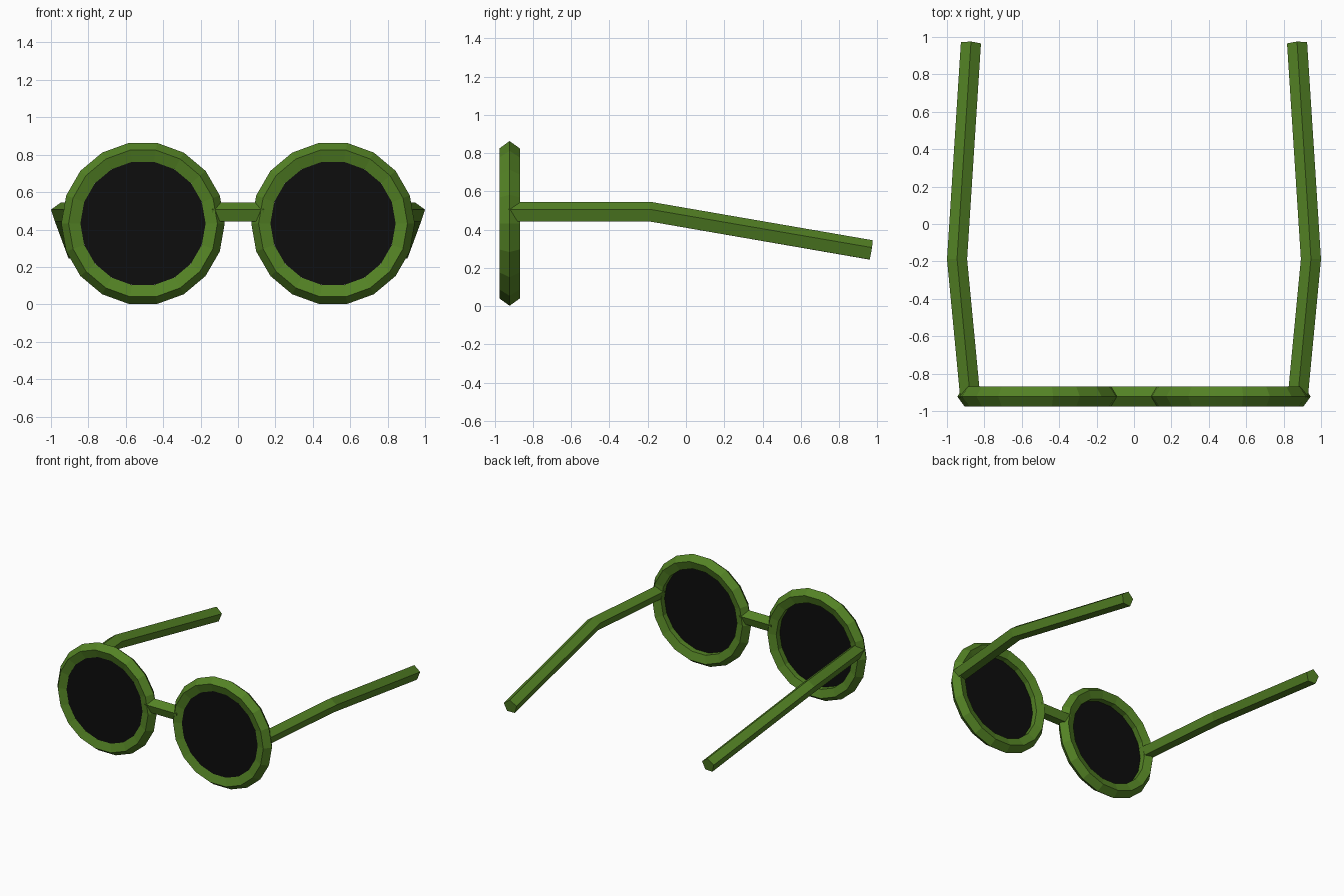
import bpy, bmesh, math
from mathutils import Vector

if "Cube" in bpy.data.objects:
    bpy.data.objects.remove(bpy.data.objects["Cube"])

RING_Y, RING_Z, RING_X = -0.922, 0.4325, 0.508
BAR_R = 0.0565          # radius of the five-sided bar used for the whole frame
BAR_Z = 0.489


def material(name, rgb):
    m = bpy.data.materials.new(name)
    m.diffuse_color = (*rgb, 1)
    m.use_nodes = True
    m.node_tree.nodes["Principled BSDF"].inputs["Base Color"].default_value = m.diffuse_color
    return m


green = material("frame_green", (0.088, 0.225, 0.018))
black = material("lens_black", (0.004, 0.004, 0.004))


def bar(name, points):
    """Five-sided bar, ridge upward, swept along a path with mitred bends."""
    pts = [Vector(p) for p in points]
    bm = bmesh.new()
    rings = []
    for i, p in enumerate(pts):
        t = Vector()
        if i > 0:
            t += (p - pts[i - 1]).normalized()
        if i < len(pts) - 1:
            t += (pts[i + 1] - p).normalized()
        t.normalize()
        side = t.cross(Vector((0, 0, 1))).normalized()
        up = side.cross(t)
        rings.append([bm.verts.new(p + BAR_R * (side * math.sin(a) + up * math.cos(a)))
                      for a in (math.tau * k / 5 for k in range(5))])
    for a, b in zip(rings, rings[1:]):
        for k in range(5):
            n = (k + 1) % 5
            bm.faces.new((a[k], a[n], b[n], b[k]))
    bm.faces.new(rings[0])
    bm.faces.new(rings[-1])
    bmesh.ops.recalc_face_normals(bm, faces=bm.faces)
    me = bpy.data.meshes.new(name)
    bm.to_mesh(me)
    bm.free()
    me.materials.append(green)
    ob = bpy.data.objects.new(name, me)
    bpy.context.collection.objects.link(ob)


for label, s in (("left", -1), ("right", 1)):
    # Round rim: 18 segments with a five-sided section, ridge outward
    bpy.ops.mesh.primitive_torus_add(
        major_segments=18, minor_segments=5, major_radius=0.3805, minor_radius=BAR_R,
        location=(s * RING_X, RING_Y, RING_Z), rotation=(math.pi / 2, 0, 0))
    rim = bpy.context.object
    rim.name = label + "_rim"
    rim.data.materials.append(green)

    # Dark lens set near the front of the rim
    bpy.ops.mesh.primitive_cylinder_add(
        vertices=36, radius=0.334, depth=0.022,
        location=(s * RING_X, RING_Y - 0.022, RING_Z), rotation=(math.pi / 2, 0, 0))
    lens = bpy.context.object
    lens.name = label + "_lens"
    lens.data.materials.append(black)

    # Temple arm: bows outward, then drops toward the ear
    bar(label + "_arm", [(s * 0.876, RING_Y, BAR_Z),
                         (s * 0.946, -0.19, BAR_Z),
                         (s * 0.872, 0.966, 0.289)])

# Bridge between the rims
bar("bridge", [(-0.14, RING_Y, BAR_Z), (0.14, RING_Y, BAR_Z)])
